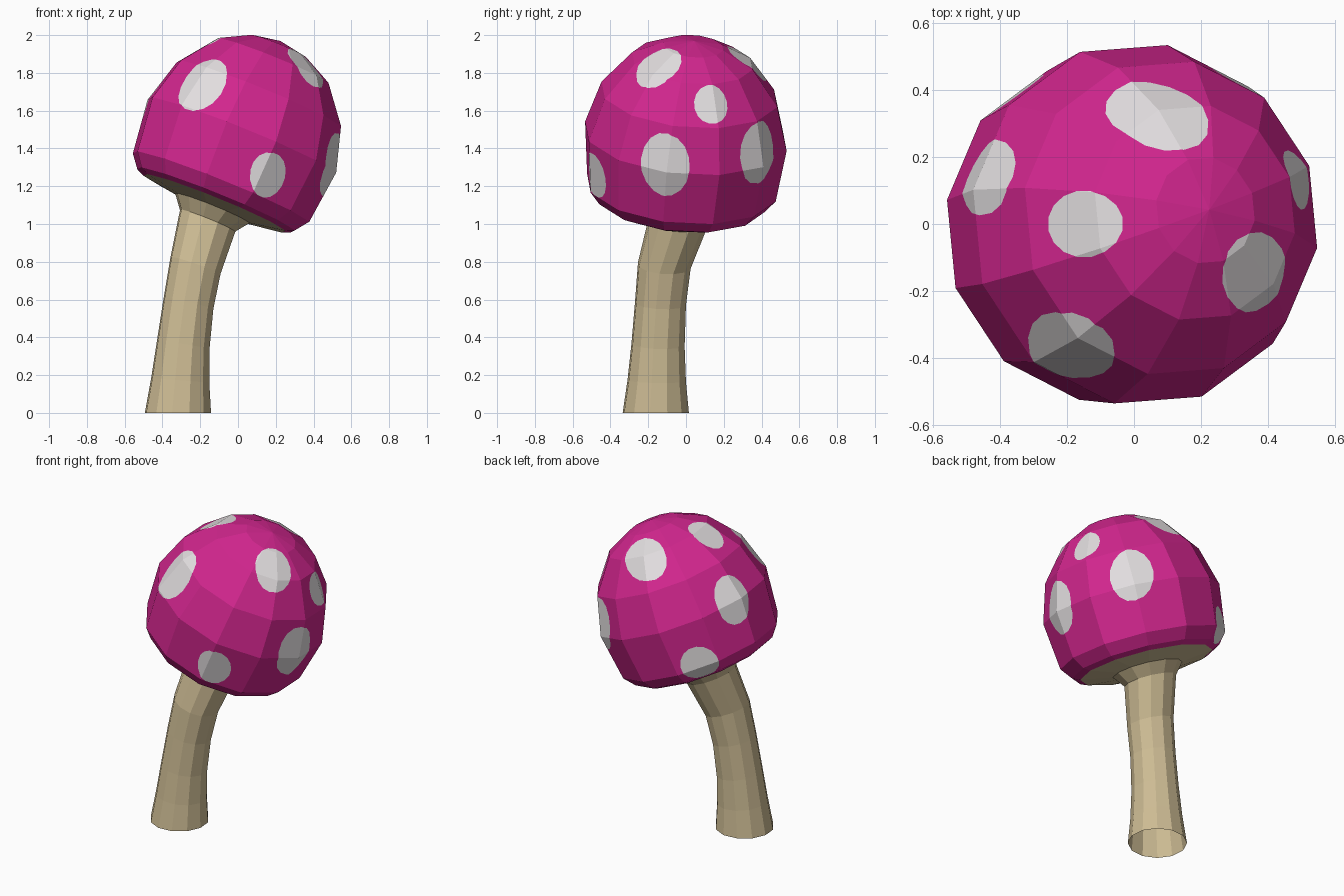
import bpy, bmesh, math
from mathutils import Vector, Matrix

if "Cube" in bpy.data.objects:
    bpy.data.objects.remove(bpy.data.objects["Cube"])

SIDES = 12
PHASE = math.radians(20)
UP = Vector((0, 0, 1))
AXIS = Vector((math.sin(math.radians(22)), 0.08, math.cos(math.radians(22)))).normalized()
ORIGIN = Vector((-0.491, -0.11, 0.199))     # cap axis passes through here


def material(name, rgb):
    m = bpy.data.materials.new(name)
    m.diffuse_color = (*rgb, 1)
    m.use_nodes = True
    m.node_tree.nodes["Principled BSDF"].inputs["Base Color"].default_value = m.diffuse_color
    return m


PINK = material("magenta cap", (0.64, 0.019, 0.27))
WHITE = material("off white spots", (0.76, 0.73, 0.74))
CREAM = material("cream stem", (0.61, 0.50, 0.295))


def on_axis(v):
    return ORIGIN + AXIS * v


def ring(bm, centre, radius, direction):
    q = UP.rotation_difference(direction)
    verts = []
    for i in range(SIDES):
        a = PHASE + i * math.tau / SIDES
        verts.append(bm.verts.new(centre + q @ Vector((math.cos(a), math.sin(a), 0)) * radius))
    return verts


def loft(bm, rings):
    for lo, hi in zip(rings, rings[1:]):
        for i in range(SIDES):
            j = (i + 1) % SIDES
            bm.faces.new((lo[i], lo[j], hi[j], hi[i]))


def finish(bm, name, mats):
    me = bpy.data.meshes.new(name)
    bm.to_mesh(me)
    bm.free()
    for m in mats:
        me.materials.append(m)
    ob = bpy.data.objects.new(name, me)
    bpy.context.collection.objects.link(ob)
    return ob


# Stem: curved tube, flaring into the underside of the cap
bm = bmesh.new()
path = [((-0.318, -0.16, 0), 0.178, 0), ((-0.306, -0.155, 0.17), 0.157, 0.2),
        ((-0.29, -0.148, 0.36), 0.143, 0.4), ((-0.262, -0.135, 0.58), 0.137, 0.6),
        ((-0.225, -0.115, 0.78), 0.142, 0.85)]
rings = [ring(bm, Vector(c), r, UP.lerp(AXIS, t)) for c, r, t in path]
for r, v in [(0.16, 0.885), (0.215, 0.955), (0.41, 0.985)]:
    rings.append(ring(bm, on_axis(v), r, AXIS))
loft(bm, rings)
finish(bm, "stem_and_gills", [CREAM])

# Cap: low-poly dome turned around the tilted axis
bm = bmesh.new()
profile = [(0.41, 0.985), (0.455, 1.005), (0.51, 1.075), (0.545, 1.37),
           (0.475, 1.61), (0.325, 1.80), (0.16, 1.885)]
rings = [ring(bm, on_axis(v), r, AXIS) for r, v in profile]
loft(bm, rings)
pole = bm.verts.new(on_axis(1.915))
top = rings[-1]
for i in range(SIDES):
    bm.faces.new((top[i], top[(i + 1) % SIDES], pole))
bm.normal_update()

# Spots: (centre), half width, half height, turn in degrees
spots = [((-0.19, -0.37, 1.74), 0.13, 0.165, -10),
         ((0.37, -0.15, 1.84), 0.115, 0.14, -20),
         ((0.16, -0.48, 1.26), 0.10, 0.12, 0),
         ((0.53, -0.12, 1.30), 0.13, 0.168, 0),
         ((0.51, 0.14, 1.64), 0.09, 0.105, 0),
         ((0.37, 0.42, 1.37), 0.13, 0.165, 0),
         ((0.07, 0.33, 1.86), 0.16, 0.125, -25),
         ((-0.14, 0.0, 1.93), 0.098, 0.12, 0),
         ((-0.44, 0.14, 1.65), 0.115, 0.15, 0),
         ((-0.36, 0.37, 1.29), 0.115, 0.11, 0)]
mid = on_axis(1.38)
N = 16
for centre, w, h, turn in spots:
    c = Vector(centre)
    n = (c - mid).normalized()
    side = UP.cross(n).normalized()
    up = n.cross(side)
    rot = Matrix.Rotation(math.radians(turn), 3, n)
    side, up = rot @ side, rot @ up
    # clip the facing faces by the sides of an elliptical prism
    inside = [f for f in bm.faces if f.normal.dot(n) > 0.1]
    for k in range(N):
        a = k * math.tau / N
        p = c + side * (w * math.cos(a)) + up * (h * math.sin(a))
        out = (side * (math.cos(a) / w) + up * (math.sin(a) / h)).normalized()
        geom = set(inside)
        for f in inside:
            geom.update(f.edges)
            geom.update(f.verts)
        res = bmesh.ops.bisect_plane(bm, geom=list(geom), dist=1e-5, plane_co=p, plane_no=out)
        inside = [f for f in res["geom"] if isinstance(f, bmesh.types.BMFace)
                  and (f.calc_center_median() - p).dot(out) < 0]
    for f in inside:
        f.material_index = 1
finish(bm, "spotted_cap", [PINK, WHITE])
